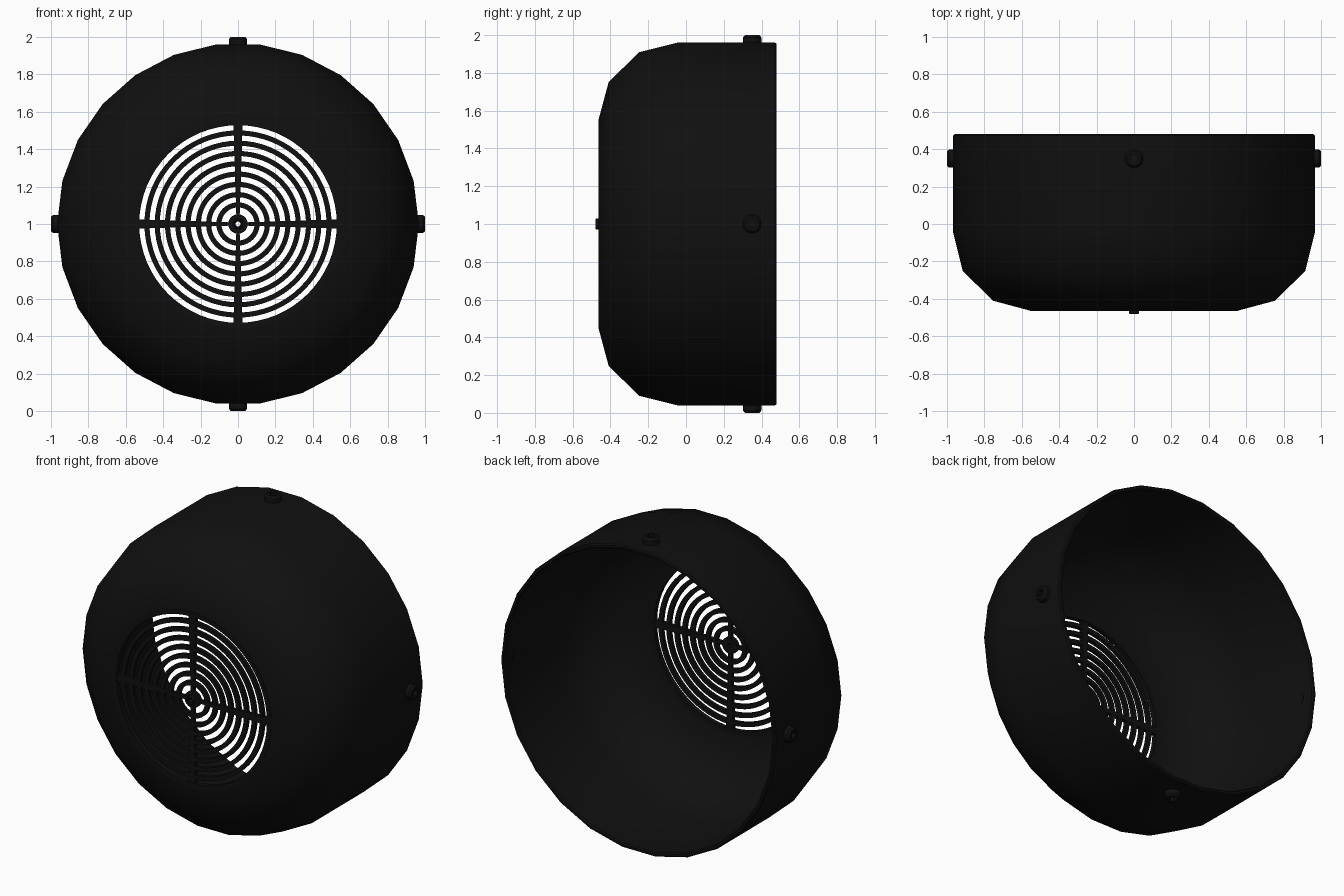
import bpy, bmesh
from math import sin, cos, pi, radians
from mathutils import Matrix, Vector

if "Cube" in bpy.data.objects:
    bpy.data.objects.remove(bpy.data.objects["Cube"])

black = bpy.data.materials.new("black_paint")
black.diffuse_color = (0.005, 0.005, 0.005, 1)
black.use_nodes = True
black.node_tree.nodes["Principled BSDF"].inputs["Base Color"].default_value = black.diffuse_color
CENTRE = Vector((0, 0, 1))


def finish(name, bm, angle=40):
    bmesh.ops.recalc_face_normals(bm, faces=bm.faces)
    me = bpy.data.meshes.new(name)
    bm.to_mesh(me)
    bm.free()
    ob = bpy.data.objects.new(name, me)
    bpy.context.collection.objects.link(ob)
    me.materials.append(black)
    bpy.ops.object.select_all(action='DESELECT')
    ob.select_set(True)
    bpy.context.view_layer.objects.active = ob
    bpy.ops.object.shade_smooth_by_angle(angle=radians(angle))
    return ob


def lathe(name, profile, segs, angle=40):
    """Closed (radius, y) outline revolved about the y axis."""
    bm = bmesh.new()
    rings = []
    for i in range(segs):
        a = 2 * pi * i / segs
        rings.append([bm.verts.new(CENTRE + Vector((r * cos(a), y, r * sin(a)))) for r, y in profile])
    n = len(profile)
    for i in range(segs):
        p, q = rings[i], rings[(i + 1) % segs]
        for j in range(n):
            k = (j + 1) % n
            bm.faces.new((p[j], p[k], q[k], q[j]))
    return finish(name, bm, angle)


def ring(name, r0, r1, y0, y1, segs=64):
    return lathe(name, [(r0, y0), (r1, y0), (r1, y1), (r0, y1)], segs)


# Housing: 26-sided thin bowl, open at the back
lathe("housing", [
    (0.545, -0.462), (0.56, -0.462), (0.755, -0.41), (0.916, -0.25), (0.967, -0.045),
    (0.967, 0.472), (0.96, 0.48), (0.947, 0.48), (0.94, 0.472),
    (0.94, -0.04), (0.892, -0.237), (0.74, -0.388), (0.557, -0.437), (0.545, -0.437)], 26)

# Grille: frame, concentric rings and hub
ring("grille_frame", 0.528, 0.557, -0.464, -0.435)
for i in range(8):
    r = 0.487 - 0.055 * i
    ring(f"grille_ring_{i + 1}", r - 0.0135, r + 0.0135, -0.46, -0.438)
lathe("grille_hub", [(0.013, -0.475), (0.018, -0.48), (0.024, -0.48), (0.028, -0.475),
                     (0.028, -0.462), (0.052, -0.462), (0.052, -0.436), (0.013, -0.436)], 32)

# Tapered spokes
for i in range(4):
    bm = bmesh.new()
    bmesh.ops.create_cube(bm, size=1)
    for v in bm.verts:
        outer = v.co.x > 0
        v.co = Vector((0.54 if outer else 0.045,
                       -0.449 + v.co.y * 0.024,
                       v.co.z * (0.05 if outer else 0.018)))
    bm.transform(Matrix.Translation(CENTRE) @ Matrix.Rotation(i * pi / 2, 4, 'Y'))
    finish(f"grille_spoke_{i + 1}", bm)

# Side bolts: round heads with a hexagonal socket
for i, side in enumerate(("right", "bottom", "left", "top")):
    bm = bmesh.new()
    head = [(0.049, 0.935, 24), (0.049, 0.988, 24), (0.038, 1.0, 24), (0.025, 1.0, 6), (0.025, 0.975, 6)]
    loops = []
    for r, h, sides in head:
        # the hexagonal socket shares the 24-step loop
        pts = []
        for k in range(24):
            a = 2 * pi * k / 24
            rr = r
            if sides == 6:
                rr = r * cos(pi / 6) / cos((a % (pi / 3)) - pi / 6)
            pts.append(bm.verts.new((h, rr * cos(a) + 0.35, rr * sin(a))))
        loops.append(pts)
    for a, b in zip(loops, loops[1:]):
        for k in range(24):
            m = (k + 1) % 24
            bm.faces.new((a[k], a[m], b[m], b[k]))
    bm.faces.new(loops[0])
    bm.faces.new(loops[-1])
    bm.transform(Matrix.Translation(CENTRE) @ Matrix.Rotation(i * pi / 2, 4, 'Y'))
    finish(f"bolt_{side}", bm, 30)
